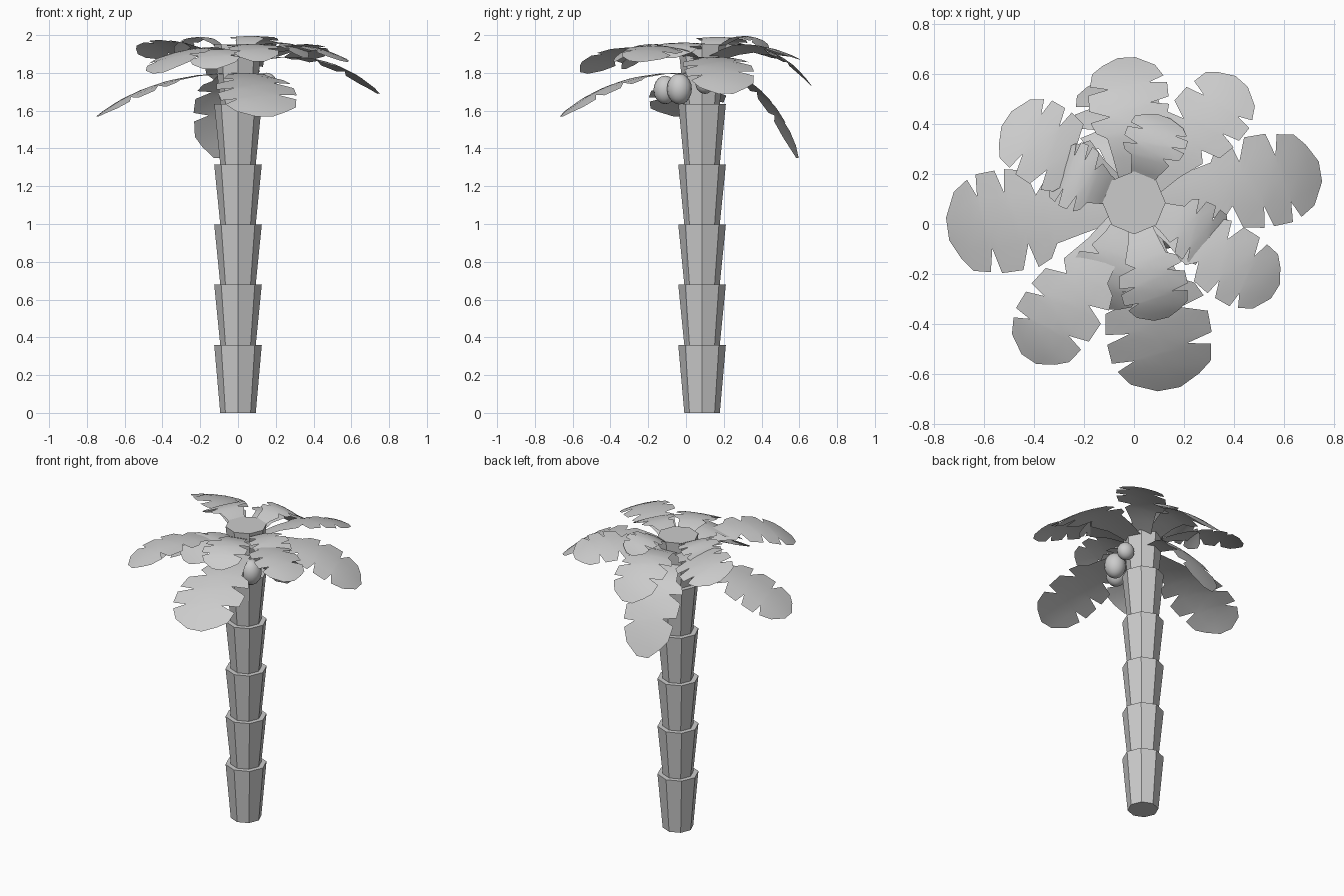
import bpy, bmesh, math
from mathutils import Vector

if "Cube" in bpy.data.objects:
    bpy.data.objects.remove(bpy.data.objects["Cube"])

CX, CY = 0.0, 0.085   # trunk axis


def make(name, bm, smooth=False):
    me = bpy.data.meshes.new(name)
    bm.to_mesh(me)
    bm.free()
    ob = bpy.data.objects.new(name, me)
    bpy.context.collection.objects.link(ob)
    for p in me.polygons:
        p.use_smooth = smooth
    return ob


# trunk: stacked flaring octagonal segments
tops = [0.36, 0.68, 0.998, 1.315, 1.635, 1.95]
z0 = 0.0
for n, z1 in enumerate(tops):
    bm = bmesh.new()
    rings = []
    for r, z in ((0.094, z0), (0.126, z1)):
        rings.append([bm.verts.new((CX + r * math.cos(k * math.pi / 4),
                                    CY + r * math.sin(k * math.pi / 4), z)) for k in range(8)])
    lo, hi = rings
    for k in range(8):
        j = (k + 1) % 8
        bm.faces.new((lo[k], lo[j], hi[j], hi[k]))
    bm.faces.new(lo[::-1])
    bm.faces.new(hi)
    make(f"trunk_segment_{n + 1}", bm)
    z0 = z1

# coconuts hanging at the front right of the crown
for n, (p, s) in enumerate([((0.05, -0.11, 1.71), (.062, .062, .075)),
                            ((0.12, -0.035, 1.715), (.066, .066, .082)),
                            ((0.15, 0.10, 1.745), (.055, .05, .056))]):
    bpy.ops.mesh.primitive_uv_sphere_add(segments=16, ring_count=10, radius=1, location=p)
    ob = bpy.context.object
    ob.scale = s
    ob.name = f"coconut_{n + 1}"
    bpy.ops.object.shade_smooth()

# leaf outline: (position along the leaf, relative half width), with notches
RIGHT = [(0, .3), (.2, .46), (.36, .68), (.42, .42), (.46, .92), (.58, 1), (.60, .55),
         (.64, 1), (.76, .98), (.77, .55), (.82, .9), (.92, .7), (1, .22)]
LEFT = [(0, .3), (.2, .46), (.34, .58), (.38, .85), (.46, .98), (.50, .5), (.55, 1),
        (.68, 1), (.72, .5), (.75, .95), (.86, .88), (.93, .62), (1, .22)]


def leaf(name, tip, zc, half, zs=1.87, roll=0.0, camber=0.1):
    a = Vector((CX, CY, zs))
    c = Vector(tip)
    d = Vector((c.x - a.x, c.y - a.y, 0)).normalized()
    a += d * 0.06
    side = Vector((d.y, -d.x, 0))
    b = a.lerp(c, 0.6)
    b.z = zc

    def at(t, off=0.0):
        # point on the arched midrib, shifted sideways with droop and roll
        p = a * (1 - t) ** 2 + b * 2 * t * (1 - t) + c * t * t
        drop = Vector((0, 0, roll * off - camber * off * off / half))
        return p + side * off + drop
    bm = bmesh.new()
    mid = []
    rows = {1: [], -1: []}
    for (tr, wr), (tl, wl) in zip(RIGHT, LEFT):
        mid.append(bm.verts.new(at((tr + tl) / 2)))
        for s, t, w in ((1, tr, wr), (-1, tl, wl)):
            w *= half * s
            rows[s].append((bm.verts.new(at(t, w * .5)), bm.verts.new(at(t, w))))
    for i in range(len(mid) - 1):
        for s in (1, -1):
            (p0, q0), (p1, q1) = rows[s][i], rows[s][i + 1]
            for f in ((mid[i], p0, p1, mid[i + 1]), (p0, q0, q1, p1)):
                bm.faces.new(f if s < 0 else f[::-1])
    bm.normal_update()
    if sum(f.normal.z for f in bm.faces) < 0:
        bmesh.ops.reverse_faces(bm, faces=bm.faces)
    return make(name, bm, True)


# lower drooping leaves
leaf("low_leaf_left", (-.745, -.02, 1.57), 1.79, .205, 1.80)
leaf("low_leaf_front", (.14, -.66, 1.57), 1.82, .21, 1.80)
leaf("low_leaf_back", (-.09, .59, 1.35), 1.83, .17, 1.80)
# outer ring
leaf("outer_leaf_right", (.745, .21, 1.69), 1.96, .185, 1.86)
leaf("outer_leaf_back_right", (.43, .57, 1.88), 2.00, .15, roll=.2)
leaf("outer_leaf_back", (-.03, .665, 1.73), 2.03, .16)
leaf("outer_leaf_back_left", (-.51, .42, 1.89), 2.02, .165, roll=-.25)
leaf("outer_leaf_front_left", (-.42, -.54, 1.80), 2.02, .16, roll=-.12)
leaf("outer_leaf_front_right", (.565, -.27, 1.86), 2.02, .15, roll=.1)
# short inner leaves
leaf("inner_leaf_back", (.12, .43, 1.92), 2.08, .125, 1.9, camber=.05)
leaf("inner_leaf_left", (-.32, .23, 1.90), 2.08, .135, 1.9, camber=.05)
leaf("inner_leaf_right", (.36, -.08, 1.88), 2.03, .125, 1.9, camber=.05)
leaf("inner_leaf_front", (.11, -.38, 1.86), 2.03, .135, 1.89, camber=.05)
leaf("inner_leaf_front_left", (-.15, -.33, 1.82), 2.00, .15, 1.88, camber=.05)
